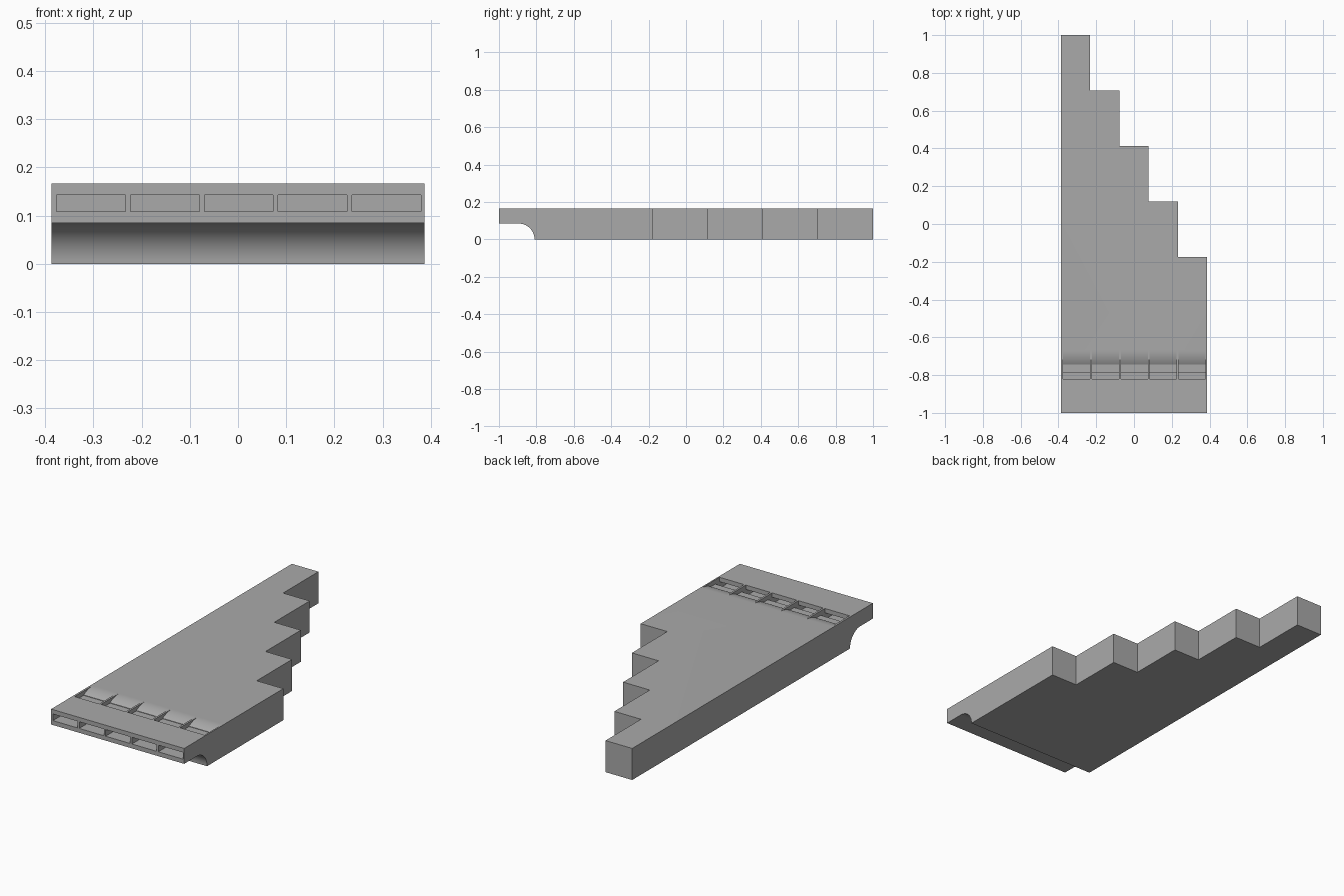
import bpy, bmesh, math

old = bpy.data.objects.get("Cube")
if old:
    bpy.data.objects.remove(old, do_unlink=True)

# Single plain grey
grey = bpy.data.materials.new("plain_grey")
grey.use_nodes = True
COLOUR = (0.4, 0.4, 0.4, 1)
grey.diffuse_color = COLOUR
grey.node_tree.nodes["Principled BSDF"].inputs["Base Color"].default_value = COLOUR

HALF_W, TOP = 0.387, 0.166
STEPS = 5
STEP_W = 2 * HALF_W / STEPS


def prism(name, profile, place, direction):
    """Extrude a closed 2D profile, mapped to 3D by place, along direction."""
    bm = bmesh.new()
    face = bm.faces.new([bm.verts.new(place(a, b)) for a, b in profile])
    moved = bmesh.ops.extrude_face_region(bm, geom=[face])["geom"]
    verts = [v for v in moved if isinstance(v, bmesh.types.BMVert)]
    bmesh.ops.translate(bm, vec=direction, verts=verts)
    bmesh.ops.recalc_face_normals(bm, faces=bm.faces)
    mesh = bpy.data.meshes.new(name)
    bm.to_mesh(mesh)
    bm.free()
    mesh.materials.append(grey)
    obj = bpy.data.objects.new(name, mesh)
    bpy.context.collection.objects.link(obj)
    return obj


def cut(target, cutter):
    """Subtract a cutter from the target and discard it."""
    mod = target.modifiers.new("cut", "BOOLEAN")
    mod.operation, mod.solver, mod.object = "DIFFERENCE", "EXACT", cutter
    bpy.context.view_layer.objects.active = target
    bpy.ops.object.modifier_apply(modifier=mod.name)
    bpy.data.objects.remove(cutter, do_unlink=True)


def arc(cy, cz, r, start, end, n):
    angles = [math.radians(start + (end - start) * i / n) for i in range(n + 1)]
    return [(cy + r * math.cos(a), cz + r * math.sin(a)) for a in angles]


# Stepped slab: plan outline with a staircase along the back
outline = [(-HALF_W, -1), (HALF_W, -1)]
for i in range(STEPS):
    y = -0.176 + i * 0.294
    x = HALF_W - i * STEP_W
    outline += [(x, y), (x - STEP_W, y)]
slab = prism("stepped_slab", outline, lambda x, y: (x, y, 0), (0, 0, TOP))

# Rounded cove under the front edge
cove = [(-1.1, -0.1), (-0.81, -0.1)] + arc(-0.895, 0, 0.085, 0, 90, 16) + [(-1.1, 0.085)]
cut(slab, prism("cove_cutter", cove, lambda y, z: (-0.5, y, z), (1, 0, 0)))

# Row of ducts: front slot, upturned outlet, shelf and rounded lip
R, TILT = 0.15, 30
lip = arc(-0.67, TOP - R, R, 90, 90 + TILT, 10)
duct = [(-1.1, 0.108), (-0.785, 0.108), (-0.785, 0.1435), (-0.745, 0.1435)]
duct += lip[::-1] + [(-0.67, 0.3), (-0.82, 0.3), (-0.82, 0.143), (-1.1, 0.143)]
for i in range(STEPS):
    left = -HALF_W + i * STEP_W * 0.99 + 0.0105
    cut(slab, prism("duct_cutter", duct, lambda y, z: (left, y, z), (0.143, 0, 0)))

bpy.ops.object.select_all(action="DESELECT")
slab.select_set(True)
bpy.context.view_layer.objects.active = slab
bpy.ops.object.shade_smooth_by_angle(angle=math.radians(30))
